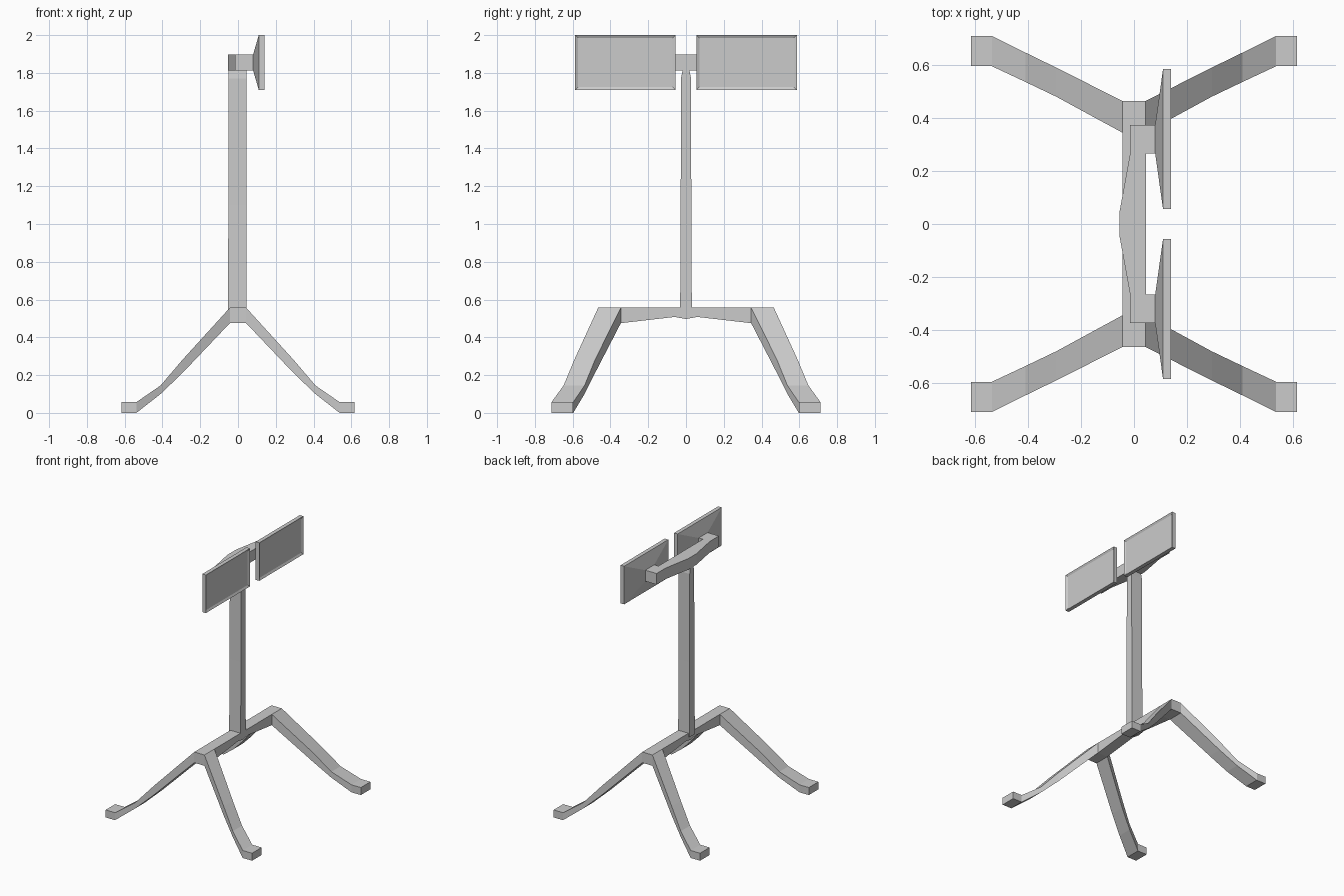
import bpy, bmesh

if "Cube" in bpy.data.objects:
    bpy.data.objects.remove(bpy.data.objects["Cube"])


def loft(name, rings, mirror=(False, False), cap_start=True, inset=None):
    """Skin a list of equal-length point rings, cap the ends, optionally mirror in x / y."""
    bm = bmesh.new()
    loops = [[bm.verts.new(p) for p in r] for r in rings]
    for a, b in zip(loops, loops[1:]):
        n = len(a)
        for i in range(n):
            bm.faces.new((a[i], a[(i + 1) % n], b[(i + 1) % n], b[i]))
    if cap_start:
        bm.faces.new(loops[0][::-1])
    end = bm.faces.new(loops[-1])
    bmesh.ops.recalc_face_normals(bm, faces=bm.faces[:])
    if inset:
        # Recess the end face behind a thin border
        bmesh.ops.inset_region(bm, faces=[end], thickness=inset[0])
        bmesh.ops.translate(bm, verts=end.verts[:], vec=(-inset[1], 0, 0))
    mesh = bpy.data.meshes.new(name)
    bm.to_mesh(mesh)
    bm.free()
    ob = bpy.data.objects.new(name, mesh)
    bpy.context.collection.objects.link(ob)
    if any(mirror):
        mod = ob.modifiers.new("mirror", 'MIRROR')
        mod.use_axis = (mirror[0], mirror[1], False)
        mod.use_mirror_merge = False
    return ob


def rect_x(x, y0, y1, z0, z1):
    return [(x, y0, z0), (x, y1, z0), (x, y1, z1), (x, y0, z1)]


def rect_z(z, x0, x1, hy):
    return [(x0, -hy, z), (x1, -hy, z), (x1, hy, z), (x0, hy, z)]


def rect_y(y, hx, z0, z1):
    return [(-hx, y, z0), (hx, y, z0), (hx, y, z1), (-hx, y, z1)]


# Four splayed legs ending in flat feet
leg = [(0.043, 0.345, 0.465, 0.475, 0.557),
       (0.295, 0.482, 0.592, 0.21, 0.28),
       (0.41, 0.537, 0.648, 0.10, 0.145),
       (0.538, 0.597, 0.712, 0.0, 0.057),
       (0.617, 0.597, 0.712, 0.0, 0.057)]
loft("legs", [rect_x(*r) for r in leg], mirror=(True, True), cap_start=False)

# Base bar joining the legs, with an arched underside
under = [(0.465, 0.475), (0.345, 0.475), (0.06, 0.508), (0.0, 0.497)]
stations = [(-y, z) for y, z in under] + under[-2::-1]
loft("base_bar", [rect_y(y, 0.043, z, 0.557) for y, z in stations])

# Upright post, pinched slightly under the crossbar
loft("post", [rect_z(0.53, -0.053, 0.044, 0.031),
              rect_z(1.10, -0.051, 0.044, 0.028),
              rect_z(1.77, -0.050, 0.044, 0.027),
              rect_z(1.815, -0.050, 0.044, 0.018)])

# Crossbar, bowed at the back with forward-pointing ends
half = [(-0.054, 0.05), (-0.015, 0.265), (-0.015, 0.375),
        (0.082, 0.375), (0.082, 0.267), (0.045, 0.267)]
outline = half + [(x, -y) for x, y in reversed(half)]
loft("crossbar", [[(x, y, z) for x, y in outline] for z in (1.813, 1.897)])

# Two display panels with flared backs and recessed faces
loft("display_panels", [rect_x(0.08, 0.267, 0.375, 1.813, 1.897),
                        rect_x(0.11, 0.056, 0.587, 1.71, 2.0),
                        rect_x(0.14, 0.056, 0.587, 1.71, 2.0)],
     mirror=(False, True), inset=(0.022, 0.008))
